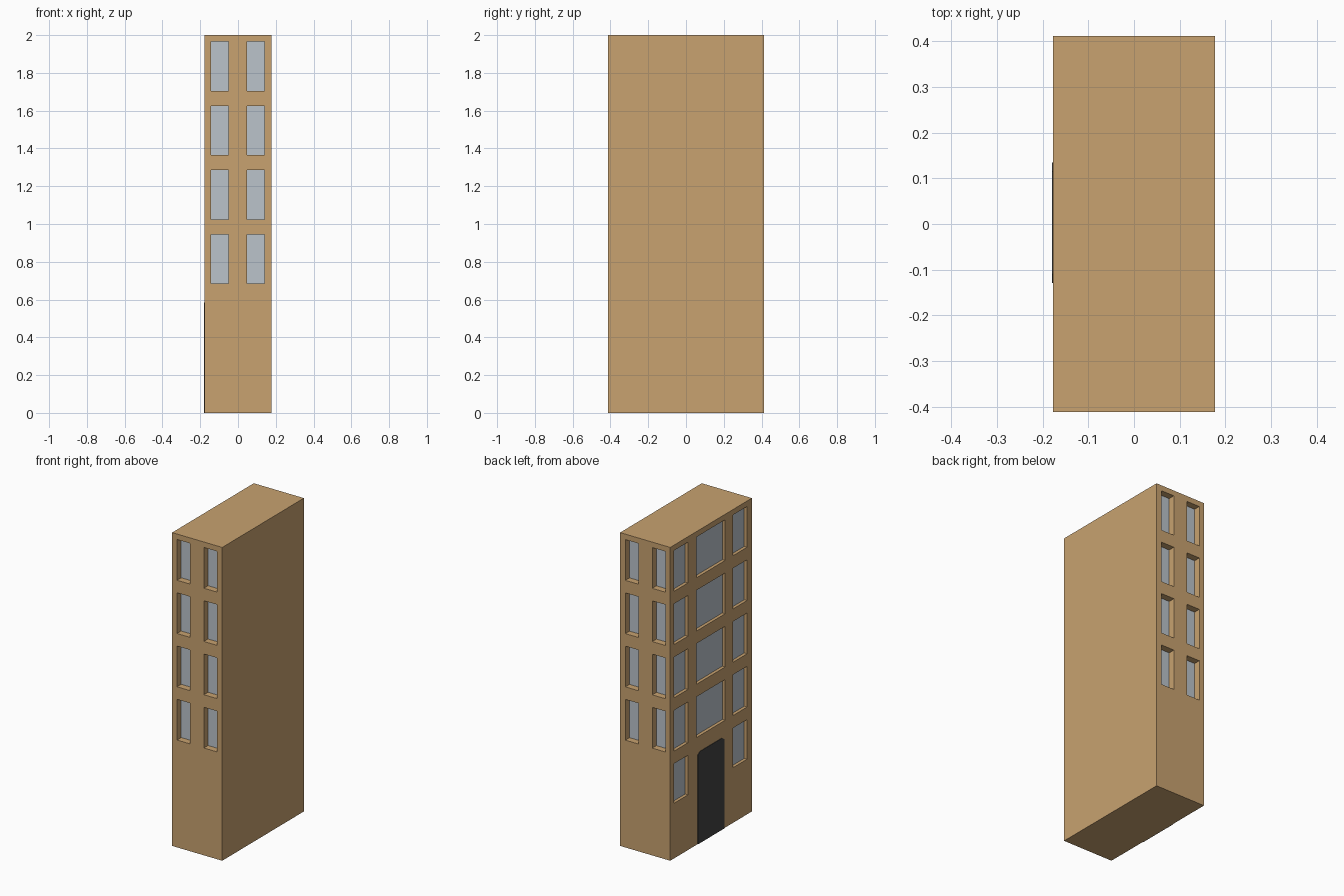
import bpy, bmesh
from mathutils import Vector

if "Cube" in bpy.data.objects:
    bpy.data.objects.remove(bpy.data.objects["Cube"])

HX, HY, H = 0.177, 0.412, 2.0          # half width, half depth, height
END_DEPTH, SIDE_DEPTH = 0.042, 0.02    # window recess depths


def material(name, rgb):
    m = bpy.data.materials.new(name)
    lin = [c / 12.92 if c <= 0.04045 else ((c + 0.055) / 1.055) ** 2.4
           for c in (v / 255 for v in rgb)]
    m.diffuse_color = (*lin, 1)
    m.use_nodes = True
    m.node_tree.nodes["Principled BSDF"].inputs["Base Color"].default_value = m.diffuse_color
    return m


wall = material("tan_wall", (200, 162, 112))
glass = material("grey_blue_glass", (187, 196, 203))
dark = material("dark_door", (66, 66, 66))


def add_object(name, bm, mats):
    bmesh.ops.recalc_face_normals(bm, faces=bm.faces[:])
    me = bpy.data.meshes.new(name)
    bm.to_mesh(me)
    bm.free()
    for m in mats:
        me.materials.append(m)
    ob = bpy.data.objects.new(name, me)
    bpy.context.collection.objects.link(ob)
    return ob


def add_box(bm, lo, hi):
    lo, hi = Vector(lo), Vector(hi)
    size, mid = hi - lo, (lo + hi) / 2
    for v in bmesh.ops.create_cube(bm, size=1)["verts"]:
        v.co = Vector(a * b for a, b in zip(v.co, size)) + mid


# Building block
bm = bmesh.new()
add_box(bm, (-HX, -HY, 0), (HX, HY, H))
building = add_object("building", bm, [wall, glass])

# Window cutters
bm = bmesh.new()
rows = [(0.685 + 0.34 * i, 0.945 + 0.34 * i) for i in range(4)]
for z0, z1 in rows:
    # two narrow windows on the front and back
    for x in (-0.0965, 0.0935):
        for s in (-1, 1):
            a, b = sorted((s * (HY - END_DEPTH), s * (HY + 0.1)))
            add_box(bm, (x - 0.046, a, z0), (x + 0.046, b, z1))
# wide and narrow windows on the left side, no wide one on the ground floor
for z0, z1 in [(0.352, 0.605)] + rows:
    for y, w in ((0.303, 0.07), (0.003, 0.145), (-0.293, 0.07)):
        if w < 0.1 or z0 > 0.5:
            add_box(bm, (-HX - 0.1, y - w, z0), (-HX + SIDE_DEPTH, y + w, z1))
cutter = add_object("window_cutter", bm, [wall])
cutter.hide_render = True

mod = building.modifiers.new("windows", "BOOLEAN")
mod.operation, mod.solver, mod.object = "DIFFERENCE", "EXACT", cutter
bpy.context.view_layer.objects.active = building
building.select_set(True)
bpy.ops.object.modifier_apply(modifier=mod.name)
bpy.data.objects.remove(cutter)

# Glass: recessed faces that look straight out of their wall
for p in building.data.polygons:
    n, c = p.normal, p.center
    end = abs(n.y) > 0.9 and abs(abs(c.y) - (HY - END_DEPTH)) < 0.001
    side = n.x < -0.9 and abs(c.x + HX - SIDE_DEPTH) < 0.001
    p.material_index = 1 if end or side else 0

# Door: thin plate with clipped top corners
bm = bmesh.new()
outline = [(-0.129, 0), (0.135, 0), (0.135, 0.57), (0.115, 0.585),
           (-0.109, 0.585), (-0.129, 0.57)]
face = bm.faces.new([bm.verts.new((-HX + 0.001, y, z)) for y, z in outline])
ext = bmesh.ops.extrude_face_region(bm, geom=[face])["geom"]
bmesh.ops.translate(bm, vec=(-0.004, 0, 0),
                    verts=[g for g in ext if isinstance(g, bmesh.types.BMVert)])
add_object("door", bm, [dark])
